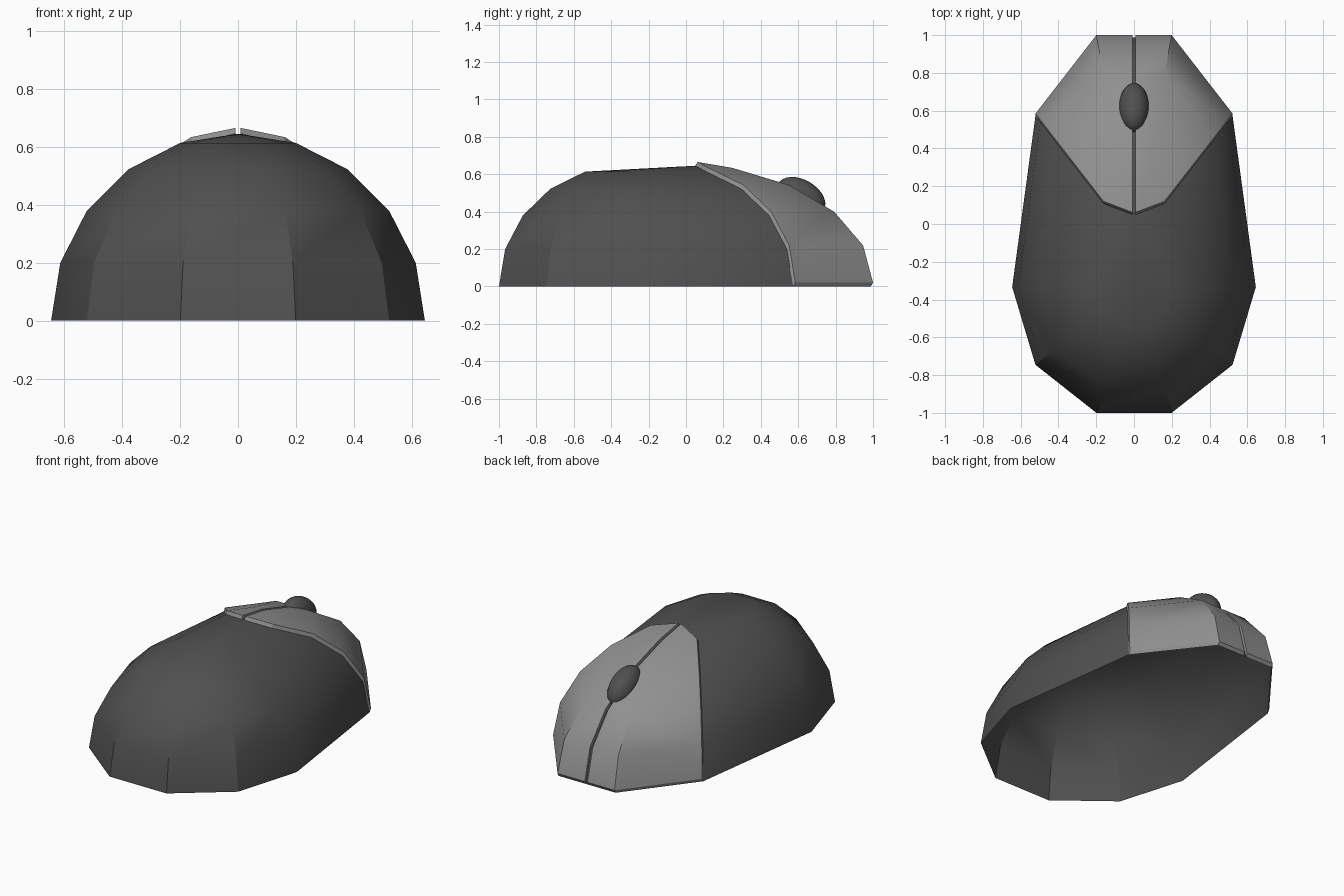
import bpy, bmesh
from math import sin, cos, radians

if "Cube" in bpy.data.objects:
    bpy.data.objects.remove(bpy.data.objects["Cube"])

R = 0.645                  # half width and height of the dome
RINGS = range(5)           # latitude rings in 18 degree steps
POLE = (0, 0.05, R)
LIFT = (0, 0.012, 0.02)    # how far the buttons stand off the shell


def shell_point(lon, lat):
    """Point on the dome: short rear half, stretched front half."""
    s, c = sin(radians(lon)), cos(radians(lat))
    if s > 0.01:
        y = -0.1 + 1.144 * s * c
    else:
        y = -0.334 + 0.70 * s * c
    return (R * cos(radians(lon)) * c, y, R * sin(radians(lat)))


def material(name, v):
    m = bpy.data.materials.new(name)
    m.diffuse_color = (v, v, v, 1)
    m.use_nodes = True
    m.node_tree.nodes["Principled BSDF"].inputs["Base Color"].default_value = m.diffuse_color
    return m


def finish(name, bm, mat, angle=30):
    bmesh.ops.recalc_face_normals(bm, faces=bm.faces)
    me = bpy.data.meshes.new(name)
    bm.to_mesh(me)
    bm.free()
    ob = bpy.data.objects.new(name, me)
    bpy.context.collection.objects.link(ob)
    me.materials.append(mat)
    bpy.ops.object.select_all(action='DESELECT')
    ob.select_set(True)
    bpy.context.view_layer.objects.active = ob
    bpy.ops.object.shade_smooth_by_angle(angle=radians(angle))
    return ob


dark = material("dark_grey", 0.08)
light = material("light_grey", 0.28)

# Body: ten-sided dome, open underneath
bm = bmesh.new()
cols = [[bm.verts.new(shell_point(36 * k, 18 * j)) for j in RINGS] for k in range(10)]
top = bm.verts.new(POLE)
for k in range(10):
    a, b = cols[k], cols[(k + 1) % 10]
    for j in range(4):
        bm.faces.new((a[j], b[j], b[j + 1], a[j + 1]))
    bm.faces.new((a[4], b[4], top))
finish("mouse_body", bm, dark)

# Buttons: raised skin with edge walls, either side of a centre groove
for side, name in ((1, "right_button"), (-1, "left_button")):
    bm = bmesh.new()
    gap = 0.009

    def vert(p, lift):
        return bm.verts.new((side * p[0], p[1] + lift * LIFT[1], p[2] + lift * LIFT[2]))

    pts = [[shell_point(lon, 18 * j) for j in RINGS] for lon in (36, 72)]
    pts.append([(gap, p[1], p[2]) for p in pts[1]])
    pole = (gap, POLE[1], POLE[2])
    grid = [[vert(p, 1) for p in col] for col in pts]
    tip = vert(pole, 1)
    for a, b in zip(grid, grid[1:]):
        for j in range(4):
            bm.faces.new((a[j], b[j], b[j + 1], a[j + 1]))
        bm.faces.new((a[4], b[4], tip))
    # edge walls down to the body
    rim = grid[0] + [tip] + grid[2][::-1] + [grid[1][0]]
    rim_low = [vert(p, 0) for p in pts[0] + [pole] + pts[2][::-1] + [pts[1][0]]]
    n = len(rim)
    for i in range(n):
        m = (i + 1) % n
        bm.faces.new((rim[i], rim[m], rim_low[m], rim_low[i]))
    finish(name, bm, light)

# Scroll wheel: tilted ellipsoid sitting in the groove
bm = bmesh.new()
bmesh.ops.create_uvsphere(bm, u_segments=32, v_segments=16, radius=1)
wheel = finish("scroll_wheel", bm, dark)
wheel.scale = (0.08, 0.141, 0.09)
wheel.rotation_euler = (radians(-30), 0, 0)
wheel.location = (0, 0.615, 0.48)
